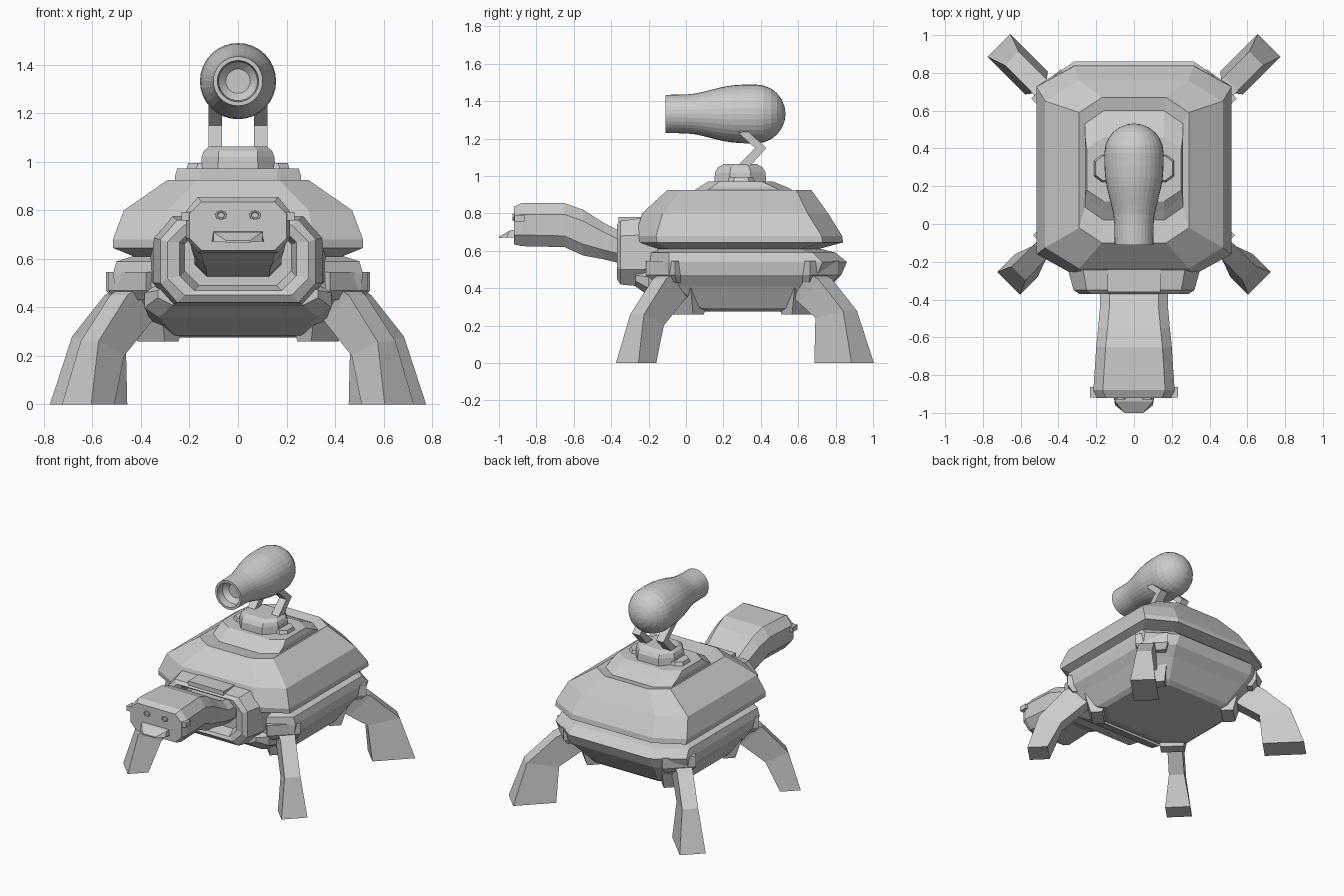
import bpy, bmesh, math
from mathutils import Vector

grey = bpy.data.materials.new("light grey")
grey.diffuse_color = (0.6, 0.6, 0.6, 1)


def finish(name, bm):
    bmesh.ops.recalc_face_normals(bm, faces=bm.faces)
    me = bpy.data.meshes.new(name)
    bm.to_mesh(me)
    bm.free()
    me.materials.append(grey)
    ob = bpy.data.objects.new(name, me)
    bpy.context.collection.objects.link(ob)
    return ob


def loft(name, rings):
    """Skin a list of equal-length point rings and cap both ends."""
    bm = bmesh.new()
    vs = [[bm.verts.new(p) for p in r] for r in rings]
    n = len(rings[0])
    for a, b in zip(vs, vs[1:]):
        for i in range(n):
            j = (i + 1) % n
            bm.faces.new((a[i], a[j], b[j], b[i]))
    bm.faces.new(vs[0])
    bm.faces.new(vs[-1])
    return finish(name, bm)


def octagon(hx, a0, a1, cx, ca):
    """Rectangle with cut corners: half width, low/high, corner cuts."""
    return [(hx - cx, a0), (hx, a0 + ca), (hx, a1 - ca), (hx - cx, a1),
            (cx - hx, a1), (-hx, a1 - ca), (-hx, a0 + ca), (cx - hx, a0)]


def stack(name, rows):
    return loft(name, [[(x, y, z) for x, y in octagon(*r)] for z, *r in rows])


def tube(name, rows):
    return loft(name, [[(x, y, z) for x, z in octagon(*r)] for y, *r in rows])


def box(name, c, size):
    x, y, z = c
    a, b, h = (s / 2 for s in size)
    base = [(x - a, y - b), (x + a, y - b), (x + a, y + b), (x - a, y + b)]
    return loft(name, [[(u, v, w) for u, v in base] for w in (z - h, z + h)])


# upper shell with sloped sides and a raised deck
stack("upper_shell", [
    (0.61, 0.43, -0.20, 0.71, 0.16, 0.10),
    (0.645, 0.515, -0.265, 0.84, 0.20, 0.11),
    (0.68, 0.515, -0.27, 0.835, 0.20, 0.11),
    (0.80, 0.47, -0.235, 0.76, 0.18, 0.11),
    (0.925, 0.29, -0.10, 0.67, 0.12, 0.08),
    (0.91, 0.26, 0.02, 0.60, 0.10, 0.07),
    (0.94, 0.26, 0.07, 0.54, 0.10, 0.07),
    (0.972, 0.25, 0.12, 0.46, 0.09, 0.06)])

# lower shell and belly
stack("lower_shell", [
    (0.275, 0.36, 0.03, 0.64, 0.13, 0.11),
    (0.295, 0.39, -0.04, 0.67, 0.14, 0.12),
    (0.41, 0.46, -0.18, 0.77, 0.16, 0.13),
    (0.47, 0.505, -0.22, 0.83, 0.18, 0.13),
    (0.54, 0.515, -0.22, 0.86, 0.20, 0.13),
    (0.59, 0.50, -0.21, 0.80, 0.18, 0.12),
    (0.615, 0.42, -0.17, 0.70, 0.16, 0.10)])

# neck collar, recessed at the front
tube("neck_collar", [
    (-0.15, 0.36, 0.41, 0.77, 0.09, 0.10),
    (-0.24, 0.35, 0.41, 0.775, 0.08, 0.09),
    (-0.35, 0.32, 0.42, 0.76, 0.07, 0.08),
    (-0.37, 0.29, 0.45, 0.74, 0.07, 0.07),
    (-0.36, 0.24, 0.47, 0.73, 0.06, 0.06),
    (-0.28, 0.22, 0.49, 0.72, 0.06, 0.06)])
box("collar_top_plate", (0, -0.29, 0.765), (0.28, 0.14, 0.03))
tube("chest_bib", [
    (-0.05, 0.36, 0.285, 0.50, 0.10, 0.06),
    (-0.20, 0.385, 0.36, 0.50, 0.06, 0.04),
    (-0.27, 0.33, 0.41, 0.50, 0.06, 0.03)])

# neck and head
tube("head", [
    (-0.20, 0.18, 0.52, 0.70, 0.05, 0.05),
    (-0.36, 0.18, 0.535, 0.71, 0.05, 0.05),
    (-0.44, 0.18, 0.555, 0.75, 0.05, 0.05),
    (-0.55, 0.19, 0.575, 0.82, 0.05, 0.06),
    (-0.65, 0.20, 0.62, 0.855, 0.05, 0.06),
    (-0.88, 0.215, 0.625, 0.855, 0.05, 0.06),
    (-0.92, 0.20, 0.635, 0.835, 0.05, 0.05)])

# beak
loft("beak", [[(-0.10, -0.90, 0.715), (0.10, -0.90, 0.715),
               (0.11, -0.90, 0.67), (-0.11, -0.90, 0.67)],
              [(-0.10, -0.94, 0.71), (0.10, -0.94, 0.71),
               (0.10, -0.96, 0.672), (-0.10, -0.96, 0.672)],
              [(-0.05, -1.0, 0.676), (0.05, -1.0, 0.676),
               (0.05, -1.0, 0.668), (-0.05, -1.0, 0.668)]])

for s, side in ((-1, "left"), (1, "right")):
    # nostril rims with a sunken centre, and cheek knobs
    loft(side + "_nostril", [
        [(s * 0.07 + r * math.cos(k * math.pi / 4), y,
          0.78 + r * 0.75 * math.sin(k * math.pi / 4)) for k in range(8)]
        for y, r in ((-0.91, 0.026), (-0.928, 0.024), (-0.928, 0.017),
                     (-0.921, 0.014))])
    box(side + "_cheek_knob", (s * 0.213, -0.89, 0.775), (0.04, 0.055, 0.035))

    # bent cannon struts
    path = [(0.25, 1.03, 0.32, 1.03), (0.37, 1.15, 0.43, 1.15),
            (0.28, 1.23, 0.33, 1.24)]
    loft(side + "_cannon_strut", [
        [(s * 0.065, a, b), (s * 0.122, a, b), (s * 0.122, c, d), (s * 0.065, c, d)]
        for a, b, c, d in path])

    # legs: rows are outer reach, outer z, inner reach, inner z, half width
    legs = (("front", -1, 0.0, (0.40, -0.08), [
                (0.10, 0.50, -0.02, 0.40, 0.06), (0.20, 0.45, 0.06, 0.34, 0.05),
                (0.37, 0.26, 0.22, 0.20, 0.052), (0.445, 0, 0.31, 0, 0.085)]),
            ("back", 1, 0.58, (0.41, 0.685), [
                (0.12, 0.50, 0.0, 0.38, 0.06), (0.23, 0.45, 0.09, 0.32, 0.052),
                (0.42, 0.28, 0.21, 0.24, 0.052), (0.516, 0, 0.235, 0, 0.085)]))
    for end, t, oy, (sx, sy), rows in legs:
        q = math.sqrt(0.5)
        d = Vector((s * q, t * q, 0))
        w = Vector((-d.y, d.x, 0))
        o = Vector((s * 0.35, oy, 0))
        up = Vector((0, 0, 1))
        loft(f"{end}_{side}_leg", [
            [o + d * ro + w * h + up * zo, o + d * ro - w * h + up * zo,
             o + d * ri - w * h + up * zi, o + d * ri + w * h + up * zi]
            for ro, zo, ri, zi, h in rows])
        # leg socket at the shell corner
        c = Vector((s * sx, sy, 0))
        loft(f"{end}_{side}_socket", [
            [c + d * a * i + w * b * j + up * z
             for i, j in ((1, 1), (1, -1), (-1, -1), (-1, 1))]
            for z, a, b in ((0.43, 0.05, 0.09), (0.47, 0.08, 0.11),
                            (0.545, 0.08, 0.11))])
        # belly pad under the hip
        c = Vector((s * 0.33, (sy - t * 0.09), 0))
        loft(f"{end}_{side}_belly_pad", [
            [c + d * a * i + w * b * j + up * z
             for i, j in ((1, 1), (1, -1), (-1, -1), (-1, 1))]
            for z, a, b in ((0.26, 0.04, 0.08), (0.40, 0.08, 0.10))])

# turret base on the deck
stack("turret_base", [
    (0.95, 0.155, 0.15, 0.43, 0.07, 0.08),
    (1.02, 0.15, 0.155, 0.425, 0.07, 0.08),
    (1.045, 0.14, 0.17, 0.41, 0.06, 0.07),
    (1.063, 0.12, 0.20, 0.38, 0.05, 0.06)])
stack("turret_side_lugs", [
    (0.96, 0.215, 0.22, 0.37, 0.04, 0.03),
    (0.995, 0.205, 0.23, 0.36, 0.04, 0.03)])

# cannon: profile of (y, radius) spun about its own axis
profile = [(-0.03, 0.05), (-0.06, 0.08), (-0.11, 0.085), (-0.11, 0.102),
           (0.0, 0.104), (0.05, 0.109), (0.10, 0.120), (0.15, 0.133),
           (0.20, 0.145), (0.25, 0.153), (0.31, 0.157)]
profile += [(0.375 + 0.157 * math.sin(a), 0.157 * math.cos(a))
            for a in (math.radians(v) for v in (0, 15, 30, 45, 60, 75, 88))]
cannon = loft("cannon", [
    [(r * math.cos(k * math.tau / 32), y, 1.332 + r * math.sin(k * math.tau / 32))
     for k in range(32)] for y, r in profile])
